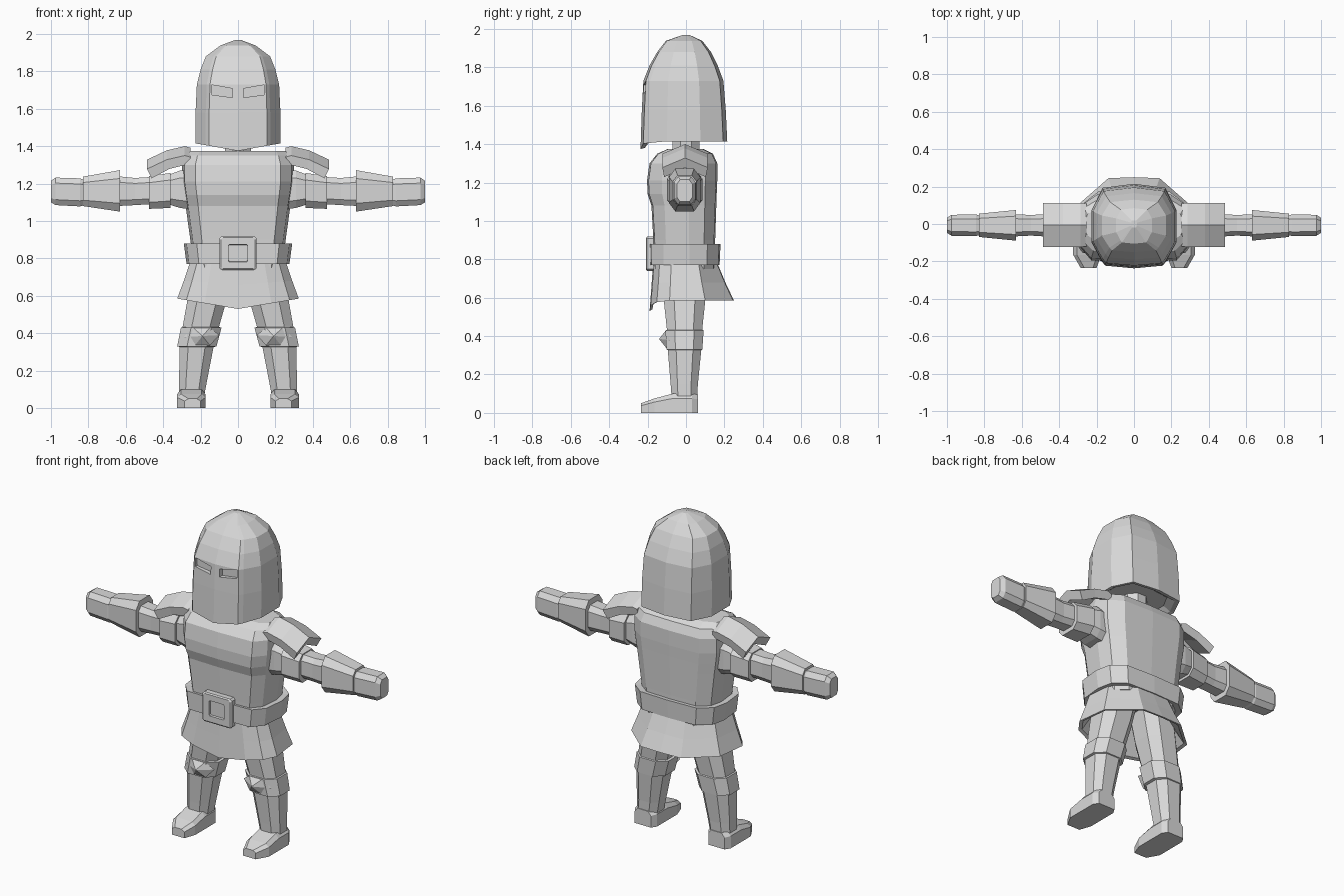
import bpy, bmesh, math
from mathutils import Vector

steel = bpy.data.materials.new("plain_grey")
steel.diffuse_color = (0.7, 0.7, 0.7, 1)


def finish(name, bm, mirror=False):
    bmesh.ops.recalc_face_normals(bm, faces=bm.faces)
    mesh = bpy.data.meshes.new(name)
    bm.to_mesh(mesh)
    bm.free()
    mesh.materials.append(steel)
    ob = bpy.data.objects.new(name, mesh)
    bpy.context.collection.objects.link(ob)
    if mirror:
        m = ob.modifiers.new("Mirror", 'MIRROR')
        m.use_mirror_merge = False
    return ob


def loft(name, rings, mirror=False):
    """Skin a list of equal-length closed rings and cap both ends."""
    bm = bmesh.new()
    vs = [[bm.verts.new(p) for p in r] for r in rings]
    n = len(rings[0])
    for a, b in zip(vs, vs[1:]):
        for i in range(n):
            j = (i + 1) % n
            bm.faces.new((a[i], a[j], b[j], b[i]))
    bm.faces.new(vs[0])
    bm.faces.new(vs[-1])
    return finish(name, bm, mirror)


def plan(half, w, yf, yb, z, dip=0.0):
    """Horizontal ring from a normalised half outline; dip lowers the front."""
    full = half + [(-u, t) for u, t in reversed(half) if u > 0]
    return [(u * w, t * (yf if t < 0 else yb),
             z - (dip * (1 - abs(u)) if t < -0.75 else 0)) for u, t in full]


def box_ring(x0, x1, y0, y1, z, c=0.25):
    """Horizontal chamfered rectangle."""
    dx, dy = (x1 - x0) * c, (y1 - y0) * c
    return [(x0 + dx, y0, z), (x1 - dx, y0, z), (x1, y0 + dy, z), (x1, y1 - dy, z),
            (x1 - dx, y1, z), (x0 + dx, y1, z), (x0, y1 - dy, z), (x0, y0 + dy, z)]


def arm_ring(x, hy, z0, z1, c=0.2):
    """Chamfered section across the arm."""
    return [(x, q - 0.007, p) for p, q, _ in box_ring(z0, z1, -hy, hy, 0, c)]


# Helmet: tapered shell with flat visor and hollow underside
HEAD = [(0, -1), (0.68, -0.94), (0.76, -0.84), (1, -0.42), (1, 0.35), (0.74, 0.9), (0, 1)]
helmet = loft("helmet", [
    plan(HEAD, 0.17, 0.17, 0.15, 1.45),
    plan(HEAD, 0.205, 0.215, 0.19, 1.42, 0.04),
    plan(HEAD, 0.227, 0.237, 0.215, 1.415, 0.04),
    plan(HEAD, 0.227, 0.230, 0.207, 1.58),
    plan(HEAD, 0.220, 0.222, 0.195, 1.73),
    plan(HEAD, 0.200, 0.190, 0.165, 1.81),
    plan(HEAD, 0.172, 0.150, 0.130, 1.88),
    plan(HEAD, 0.095, 0.105, 0.085, 1.938),
    plan(HEAD, 0.015, 0.02, 0.02, 1.968)])

# Eye slits cut into the visor
for s in (1, -1):
    out = [(0.03, 1.66), (0.14, 1.675), (0.142, 1.728), (0.03, 1.708)]
    cutter = loft("eye_cutter", [[(s * x, y, z) for x, z in out] for y in (-0.30, -0.195)])
    mod = helmet.modifiers.new("Slit", 'BOOLEAN')
    mod.operation, mod.solver, mod.object = 'DIFFERENCE', 'EXACT', cutter
    bpy.context.view_layer.objects.active = helmet
    bpy.ops.object.modifier_apply(modifier=mod.name)
    bpy.data.objects.remove(cutter)

# Neck
loft("neck", [box_ring(-0.07, 0.07, -0.07, 0.07, z, 0.3) for z in (1.34, 1.46)])

# Torso with broad flat breastplate
BODY = [(0, -1), (0.76, -0.96), (0.95, -0.62), (1, 0.1), (0.93, 0.62), (0.66, 0.96), (0, 1)]
loft("torso", [plan(BODY, w, f, b, z) for w, f, b, z in (
    (0.235, 0.165, 0.150, 0.75), (0.255, 0.170, 0.152, 0.90),
    (0.280, 0.180, 0.158, 1.08), (0.290, 0.200, 0.160, 1.14),
    (0.300, 0.203, 0.163, 1.21), (0.300, 0.190, 0.163, 1.30),
    (0.285, 0.150, 0.140, 1.350), (0.265, 0.095, 0.090, 1.375))])

# Belt band
loft("belt", [plan(BODY, w, f, b, z) for w, f, b, z in (
    (0.24, 0.16, 0.14, 0.775), (0.275, 0.188, 0.175, 0.770),
    (0.290, 0.190, 0.180, 0.880), (0.25, 0.16, 0.14, 0.875))])


# Buckle: square frame with recessed centre
def square(h, y):
    c = h * 0.12
    quarter = [(h, h - c), (h - c, h), (c - h, h), (-h, h - c)]
    pts = quarter + [(-x, -z) for x, z in quarter]
    return [(x, y, 0.828 + z * 0.9) for x, z in pts]


loft("buckle_frame", [square(0.10, -0.17), square(0.10, -0.202), square(0.092, -0.208),
                      square(0.052, -0.208), square(0.050, -0.194)])

# Flared tunic skirt: thin hollow shell, lower at the front
SKIRT = [(0, -1), (0.55, -0.97), (0.85, -0.80), (1, -0.45), (0.93, 0.40), (0.42, 0.98), (0, 1)]
loft("skirt", [
    plan(SKIRT, 0.20, 0.14, 0.13, 0.74),
    plan(SKIRT, 0.305, 0.175, 0.232, 0.59, 0.05),
    plan(SKIRT, 0.325, 0.190, 0.250, 0.585, 0.055),
    plan(SKIRT, 0.290, 0.180, 0.205, 0.68, 0.02),
    plan(SKIRT, 0.250, 0.170, 0.155, 0.80)])

# Legs, knee guards and boots
loft("leg", [box_ring(*r) for r in (
    (0.178, 0.315, -0.075, 0.058, 0.08), (0.165, 0.315, -0.08, 0.062, 0.15),
    (0.130, 0.312, -0.095, 0.080, 0.33), (0.100, 0.295, -0.10, 0.085, 0.44),
    (0.060, 0.270, -0.115, 0.10, 0.58), (0.020, 0.240, -0.12, 0.11, 0.75))], True)
loft("knee_cuff", [box_ring(*r) for r in (
    (0.135, 0.305, -0.090, 0.075, 0.325), (0.115, 0.325, -0.102, 0.085, 0.33),
    (0.088, 0.305, -0.107, 0.092, 0.43), (0.110, 0.285, -0.090, 0.080, 0.435))], True)
bm = bmesh.new()
rim = [bm.verts.new(p) for p in ((0.10, -0.085, 0.39), (0.15, -0.10, 0.335), (0.23, -0.10, 0.335),
                                 (0.29, -0.085, 0.38), (0.24, -0.105, 0.43), (0.15, -0.105, 0.43))]
tip = bm.verts.new((0.19, -0.14, 0.385))
for i in range(6):
    bm.faces.new((rim[i], rim[(i + 1) % 6], tip))
bm.faces.new(rim)
finish("knee_guard", bm, True)


def boot_ring(y, x0, x1, h):
    c = 0.02
    return [(x0, y, 0), (x1, y, 0), (x1, y, h * 0.75), (x1 - c, y, h), (x0 + c, y, h), (x0, y, h * 0.75)]


loft("boot", [boot_ring(*r) for r in (
    (0.062, 0.195, 0.305, 0.095), (0.03, 0.175, 0.325, 0.10), (-0.07, 0.175, 0.325, 0.10),
    (-0.165, 0.175, 0.325, 0.075), (-0.235, 0.20, 0.285, 0.05))], True)

# Arms: upper arm, sleeve cuff, gauntlet, hand
loft("upper_arm", [arm_ring(*r) for r in (
    (0.24, 0.085, 1.06, 1.27), (0.31, 0.085, 1.07, 1.27), (0.375, 0.075, 1.09, 1.245),
    (0.47, 0.060, 1.09, 1.235), (0.55, 0.055, 1.085, 1.23), (0.65, 0.06, 1.08, 1.24))], True)
loft("sleeve_cuff", [arm_ring(*r) for r in (
    (0.36, 0.092, 1.07, 1.257), (0.475, 0.078, 1.065, 1.24))], True)
loft("gauntlet", [arm_ring(*r) for r in (
    (0.63, 0.082, 1.05, 1.272), (0.83, 0.062, 1.08, 1.237))], True)
loft("hand", [arm_ring(*r) for r in (
    (0.82, 0.05, 1.085, 1.22), (0.845, 0.058, 1.078, 1.228), (0.975, 0.056, 1.085, 1.232),
    (1.0, 0.040, 1.10, 1.215))], True)


# Shoulder plates: ridged slab swept down and out
def ridge(x, z, w, lean):
    up = [(-w, -0.05), (0, 0), (w, -0.05)]
    lo = [(w * 0.92, -0.10), (0, -0.05), (-w * 0.92, -0.10)]
    return ([(x, y - 0.005, z + dz) for y, dz in up]
            + [(x - lean, y - 0.005, z + dz) for y, dz in lo])


loft("shoulder_plate", [ridge(0.255, 1.392, 0.115, 0.0), ridge(0.285, 1.400, 0.118, 0.005),
                        ridge(0.38, 1.378, 0.118, 0.012), ridge(0.487, 1.328, 0.118, 0.025)], True)
